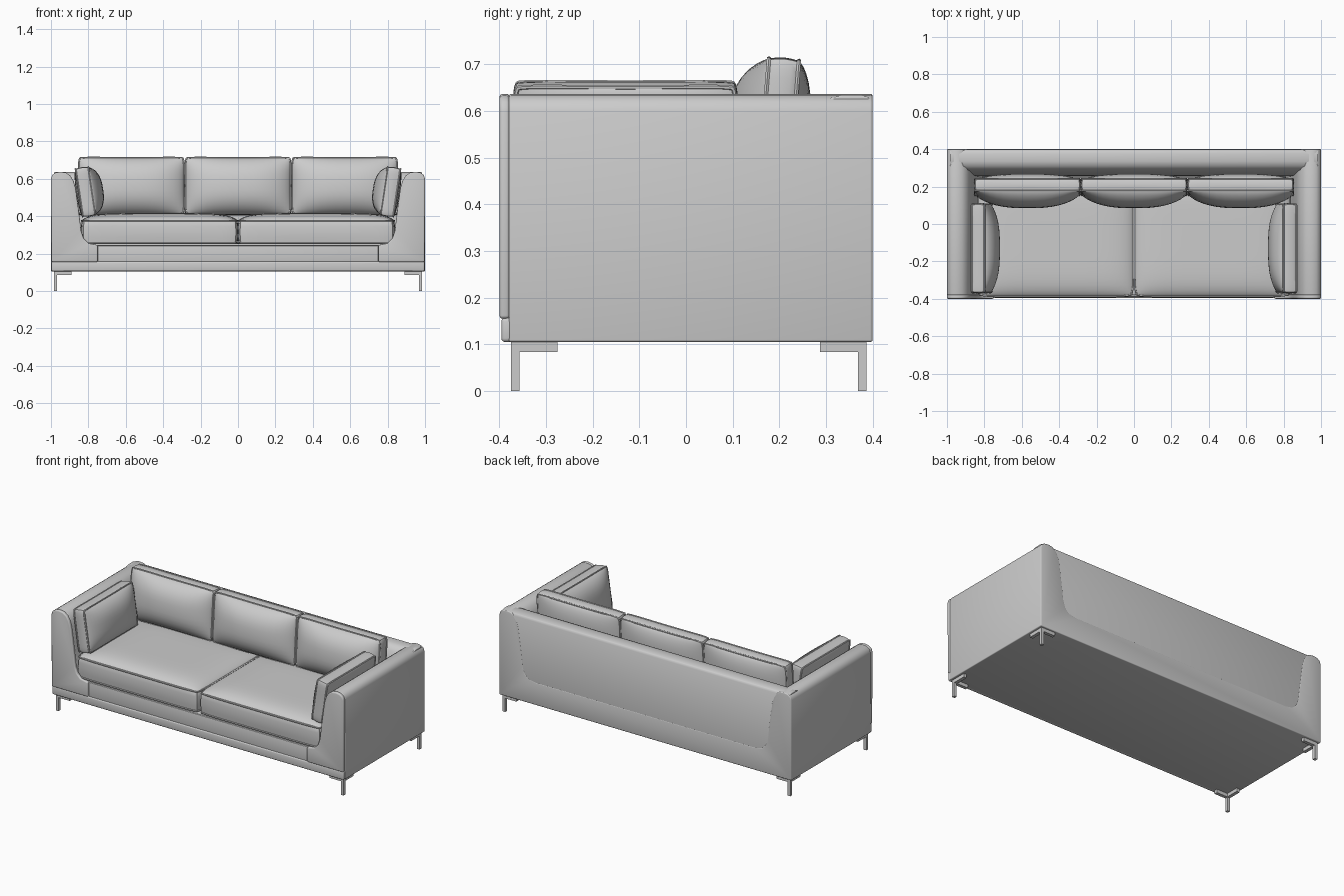
import bpy, bmesh, math
from mathutils import Vector, Matrix

if "Cube" in bpy.data.objects:
    bpy.data.objects.remove(bpy.data.objects["Cube"])

grey = bpy.data.materials.new("upholstery grey")
grey.diffuse_color = (0.6, 0.6, 0.6, 1)
grey.use_nodes = True
grey.node_tree.nodes["Principled BSDF"].inputs["Base Color"].default_value = grey.diffuse_color


def finish(bm, name, bevel=0.0, angle=40):
    bmesh.ops.recalc_face_normals(bm, faces=bm.faces)
    if bevel:
        sharp = [e for e in bm.edges if len(e.link_faces) == 2
                 and e.calc_face_angle(0) > math.radians(35)]
        bmesh.ops.bevel(bm, geom=sharp, offset=bevel, segments=3, profile=0.5,
                        affect='EDGES', clamp_overlap=True)
    me = bpy.data.meshes.new(name)
    bm.to_mesh(me)
    bm.free()
    ob = bpy.data.objects.new(name, me)
    bpy.context.collection.objects.link(ob)
    me.materials.append(grey)
    bpy.ops.object.select_all(action='DESELECT')
    ob.select_set(True)
    bpy.context.view_layer.objects.active = ob
    bpy.ops.object.shade_smooth_by_angle(angle=math.radians(angle))
    return ob


def prism(name, pts, axis, lo, hi, bevel):
    """Extrude a closed profile: (x, z) points along y, or (y, z) points along x."""
    bm = bmesh.new()
    place = (lambda p, d: (p[0], d, p[1])) if axis == 'y' else (lambda p, d: (d, p[0], p[1]))
    f = bm.faces.new([bm.verts.new(place(p, lo)) for p in pts])
    new = bmesh.ops.extrude_face_region(bm, geom=[f])["geom"]
    step = (0, hi - lo, 0) if axis == 'y' else (hi - lo, 0, 0)
    bmesh.ops.translate(bm, verts=[g for g in new if isinstance(g, bmesh.types.BMVert)], vec=step)
    return finish(bm, name, bevel)


def box(bm, x0, x1, y0, y1, z0, z1):
    m = Matrix.Translation(((x0 + x1) / 2, (y0 + y1) / 2, (z0 + z1) / 2))
    bmesh.ops.create_cube(bm, size=1, matrix=m @ Matrix.Diagonal((x1 - x0, y1 - y0, z1 - z0, 1)))


def cushion(name, w, h, t, front, back, power, pinch, mat, n=20, m=16):
    """Box cushion: two crowned faces, a slightly puffed side band and piped seams."""
    bm = bmesh.new()

    def point(i, j, side, bulge):
        a = math.sin(math.pi * (i / n - 0.5))
        b = math.sin(math.pi * (j / m - 0.5))
        crown = max(0, (1 - abs(a) ** power) * (1 - abs(b) ** power)) ** 0.7
        corner = 1 - 0.03 * abs(a * b) ** 8
        return Vector((w / 2 * a * corner * (1 - pinch * (1 - b * b) * 0.5),
                       h / 2 * b * corner * (1 - pinch * (1 - a * a)),
                       side * (t / 2 + bulge * crown)))

    rim = ([(i, 0) for i in range(n)] + [(n, j) for j in range(m)] +
           [(i, m) for i in range(n, 0, -1)] + [(0, j) for j in range(m, 0, -1)])
    grids = []
    for side, bulge in ((-1, back), (1, front)):
        g = {(i, j): bm.verts.new(point(i, j, side, bulge))
             for i in range(n + 1) for j in range(m + 1)}
        for i in range(n):
            for j in range(m):
                bm.faces.new((g[i, j], g[i + 1, j], g[i + 1, j + 1], g[i, j + 1]))
        grids.append(g)
    # side band
    rings = [[grids[0][k] for k in rim]]
    for s in (0.25, 0.5, 0.75):
        ring = []
        for k in rim:
            p = grids[0][k].co.lerp(grids[1][k].co, s)
            out = Vector((p.x / w, p.y / h, 0)).normalized() * 0.006 * math.sin(math.pi * s)
            ring.append(bm.verts.new(p + out))
        rings.append(ring)
    rings.append([grids[1][k] for k in rim])
    for r0, r1 in zip(rings, rings[1:]):
        for q in range(len(rim)):
            p = q - 1
            bm.faces.new((r0[p], r0[q], r1[q], r1[p]))
    # piping along both seams
    for g in grids:
        path = [g[k].co.copy() for k in rim]
        tube = []
        for q, c in enumerate(path):
            tan = (path[(q + 1) % len(path)] - path[q - 1]).normalized()
            u = tan.cross(Vector((0, 0, 1)))
            tube.append([bm.verts.new(c + 0.005 * (u * math.cos(a) + Vector((0, 0, math.sin(a)))))
                         for a in [math.tau * s / 6 for s in range(6)]])
        for q in range(len(path)):
            for s in range(6):
                bm.faces.new((tube[q - 1][s], tube[q][s], tube[q][s - 1], tube[q - 1][s - 1]))
    bm.transform(mat)
    return finish(bm, name, angle=50)


def frame(centre, right, up, normal):
    r = Matrix((right, up, normal)).transposed().to_4x4()
    return Matrix.Translation(centre) @ r


# U-shaped body: two arms and the seat deck
arm = [(1, .60), (.993, .62), (.975, .633), (.95, .637), (.92, .633), (.897, .617), (.88, .59),
       (.868, .55), (.85, .42), (.838, .32), (.825, .28), (.80, .255), (.75, .245)]
left = [(-x, z) for x, z in reversed(arm)]
prism("body", [(1, .105)] + arm + left + [(-1, .105)], 'y', -.38, .4, .005)

# backrest
prism("backrest", [(.399, .11), (.399, .618), (.392, .63), (.375, .635), (.335, .635), (.31, .628),
                   (.29, .605), (.272, .55), (.26, .45), (.25, .2), (.25, .11)],
      'x', -.985, .985, .004)

# front facing: arm panels, centre panel and bottom rail
for s, label in ((1, "right"), (-1, "left")):
    prism(label + "_arm_front", [(s * x, z) for x, z in [(.998, .155)] + arm + [(.75, .155)]],
          'y', -.4, -.378, .007)
bm = bmesh.new()
box(bm, -.75, .75, -.39, -.375, .15, .243)
finish(bm, "front_panel", .004)
bm = bmesh.new()
box(bm, -.998, .998, -.396, -.37, .105, .157)
finish(bm, "front_rail", .008)

# seat cushions
for s, label in ((1, "right"), (-1, "left")):
    cushion(label + "_seat_cushion", .832, .64, .12, .04, 0, 6, 0,
            Matrix.Translation((s * .419, -.068, .316)), 24, 20)

# back cushions
up = Vector((0, .08, 1)).normalized()
for i, label in enumerate(("left", "middle", "right")):
    right = Vector((1, 0, 0))
    cushion(label + "_back_cushion", .565, .305, .065, .08, .035, 2.6, .02,
            frame(((i - 1) * .57, .198, .56), right, up, right.cross(up)))

# arm pillows leaning on the arms
for s, label in ((1, "right"), (-1, "left")):
    up = Vector((s * .15, 0, 1)).normalized()
    normal = Vector((-s, 0, .15)).normalized()
    cushion(label + "_arm_pillow", .475, .26, .07, .06, .015, 2.8, .02,
            frame((s * .815, -.13, .53), up.cross(normal), up, normal))

# metal legs with corner brackets
for sx, lx in ((1, "right"), (-1, "left")):
    for sy, ly in ((1, "back"), (-1, "front")):
        bm = bmesh.new()
        box(bm, .89, .985, .355, .375, .084, .106)
        box(bm, .965, .985, .275, .375, .084, .106)
        box(bm, .967, .985, .357, .375, 0, .09)
        cy = .012 if sy > 0 else 0
        for v in bm.verts:
            v.co = (sx * v.co.x, sy * (v.co.y + cy), v.co.z)
        finish(bm, f"{ly}_{lx}_leg")
